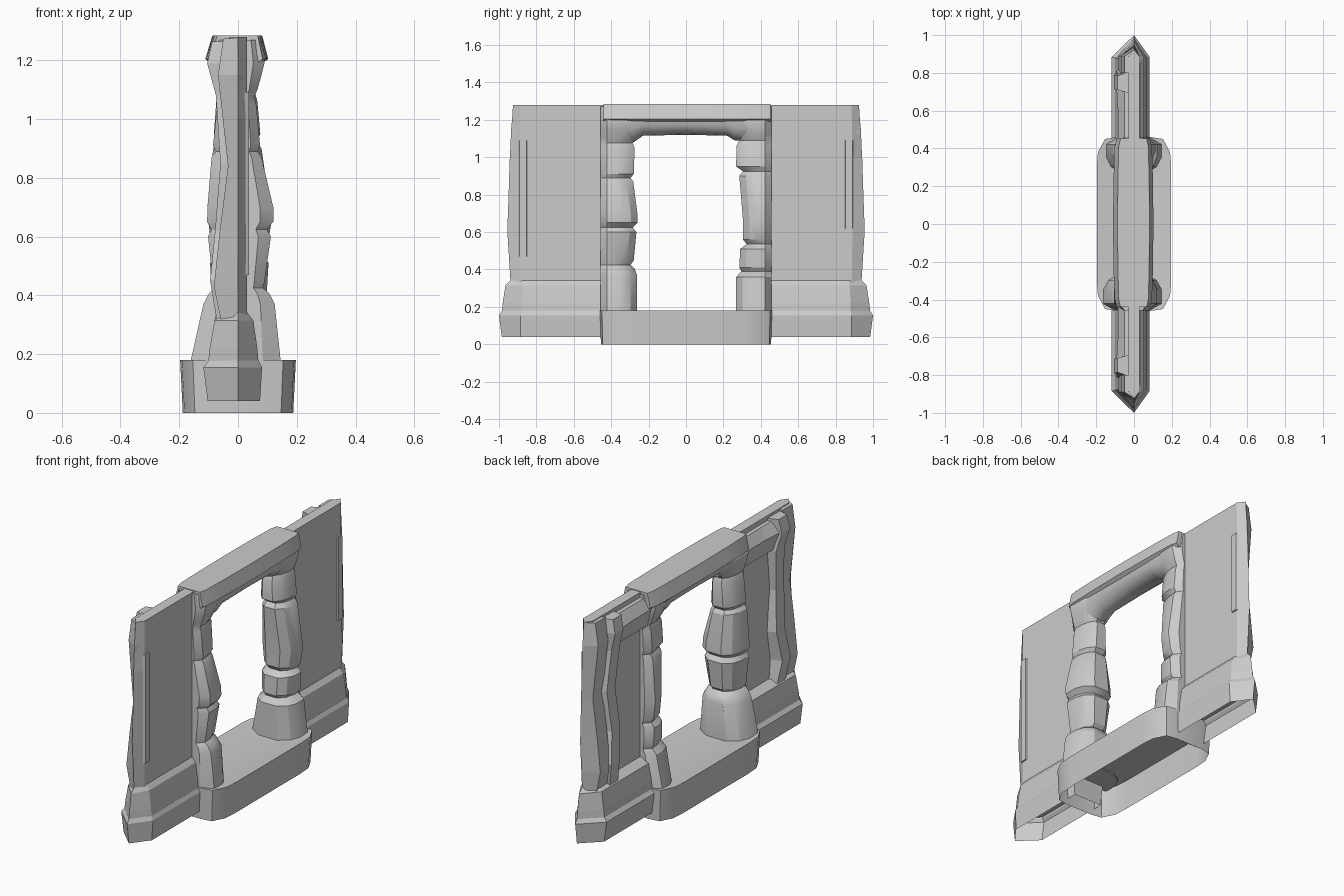
import bpy, bmesh, math

if "Cube" in bpy.data.objects:
    bpy.data.objects.remove(bpy.data.objects["Cube"])


def loft(name, rings, cap_start=True, cap_end=True, mirror=False, smooth=None):
    """Skin a list of equal-length point rings; optionally mirror across y."""
    bm = bmesh.new()
    loops = [[bm.verts.new(p) for p in ring] for ring in rings]
    n = len(loops[0])
    for a, b in zip(loops, loops[1:]):
        for i in range(n):
            j = (i + 1) % n
            bm.faces.new((a[i], a[j], b[j], b[i]))
    if cap_start:
        bm.faces.new(loops[0][::-1])
    if cap_end:
        bm.faces.new(loops[-1])
    bmesh.ops.recalc_face_normals(bm, faces=bm.faces)
    mesh = bpy.data.meshes.new(name)
    bm.to_mesh(mesh)
    bm.free()
    ob = bpy.data.objects.new(name, mesh)
    bpy.context.collection.objects.link(ob)
    if mirror:
        m = ob.modifiers.new("mirror", 'MIRROR')
        m.use_axis = (False, True, False)
        m.use_mirror_merge = False
    if smooth:
        bpy.ops.object.select_all(action='DESELECT')
        ob.select_set(True)
        bpy.context.view_layer.objects.active = ob
        bpy.ops.object.shade_smooth_by_angle(angle=math.radians(smooth))
    return ob


def at_z(plan, z):
    return [(x, y, z) for x, y in plan]


# Threshold base: rounded-end trough, open underneath, top dished slightly
def base_plan(hx, hy):
    half = [(hx, -hy + .16), (hx * .97, -hy + .08), (hx * .78, -hy + .01), (hx * .45, -hy)]
    q = half[::-1]
    right = q + [(hx, 0)] + [(x, -y) for x, y in half]
    return right + [(-x, y) for x, y in right[::-1]]


loft("threshold_base", [at_z(base_plan(.188, .455), 0), at_z(base_plan(.197, .46), .18),
                        at_z(base_plan(.13, .40), .172), at_z(base_plan(.06, .25), .165)],
     cap_start=False, smooth=35)


# Stone columns: rings of (height, inner y, left x, right x), pinched at the joints
def column_ring(z, yi, xl, xr, side):
    yo = .457
    c, h = (xl + xr) / 2, (xr - xl) / 2
    plan = [(.6, yo), (1, yo - .035), (1, yi + .085), (.82, yi + .035), (.42, yi)]
    plan += [(-a, y) for a, y in plan[::-1]]
    return [(c + a * h, side * y, z) for a, y in plan]


front_profile = [
    (.16, .262, -.165, .147), (.37, .262, -.118, .125), (.405, .275, -.1, .108),
    (.425, .297, -.078, .085), (.445, .28, -.085, .09), (.60, .265, -.102, .112),
    (.625, .285, -.09, .098), (.65, .258, -.105, .12), (.70, .26, -.104, .12),
    (.87, .282, -.09, .08), (.89, .297, -.075, .066), (.91, .279, -.085, .075),
    (1.05, .275, -.07, .062), (1.075, .285, -.062, .055), (1.10, .27, -.075, .066),
    (1.15, .235, -.09, .08), (1.19, .22, -.1, .09), (1.27, .22, -.08, .075)]
back_profile = [
    (.16, .268, -.15, .147), (.36, .268, -.108, .122), (.39, .297, -.08, .085),
    (.41, .285, -.09, .098), (.51, .29, -.095, .104), (.535, .325, -.075, .085),
    (.56, .305, -.09, .1), (.66, .305, -.102, .115), (.90, .285, -.085, .08),
    (.925, .305, -.07, .064), (.95, .268, -.082, .076), (1.06, .27, -.074, .066),
    (1.09, .285, -.066, .058), (1.12, .262, -.08, .07), (1.19, .24, -.1, .09),
    (1.27, .24, -.08, .075)]
for name, prof, side in (("front_column", front_profile, -1), ("back_column", back_profile, 1)):
    loft(name, [column_ring(*p, side) for p in prof], smooth=28)


# Rounded beam beneath the lintel
def beam_ring(y, drop):
    return [(.085 * math.cos(t), y, 1.2 - (.09 + drop) * math.sin(t))
            for t in [math.pi * i / 8 for i in range(9)]]


loft("under_beam", [beam_ring(y, d) for y, d in
                    ((-.38, .04), (-.28, .03), (-.23, -.005), (0, -.01), (.22, -.005), (.26, .02), (.38, .03))],
     smooth=40)

# Lintel slab, slightly bowed along its length
lintel = []
for y, k in ((-.44, .84), (-.40, .95), (-.25, 1), (0, 1.03), (.25, 1), (.41, .95), (.452, .84)):
    lintel.append([(-.085 * k, y, 1.284), (-.108 * k, y, 1.205), (-.085 * k, y, 1.185),
                   (.08 * k, y, 1.19), (.1 * k, y, 1.205), (.08 * k, y, 1.284)])
loft("lintel", lintel, smooth=25)


# Side walls: thin panel with a pointed outer edge
def wall_plan(xl, xr, y_in, y_edge, y_tip):
    return [(xl, y_in), (xr, y_in), (xr, y_edge), (0, y_tip), (xl, y_edge)]


loft("wall_panel", [at_z(wall_plan(-.03, .03, .42, e, t), z) for z, e, t in
                    ((.28, .885, .935), (.6, .89, .955), (1.0, .89, .942), (1.28, .885, .925))], mirror=True)

# Outer edge strip on the left face, its thickness zigzagging with height
loft("wall_edge_strip", [at_z(wall_plan(x, .025, .80, .89, t), z) for z, x, t in
                         ((.3, -.055, .935), (.43, -.082, .94), (.62, -.062, .955),
                          (.84, -.034, .947), (1.15, -.068, .935), (1.275, -.05, .922))], mirror=True)

# Crooked pilaster ridge on the left face
ridge = []
for z, y, x in ((.3, .75, -.07), (.45, .77, -.095), (.62, .74, -.078),
                (.85, .76, -.06), (1.08, .74, -.075), (1.19, .75, -.105), (1.265, .745, -.088)):
    ridge.append([(0, y - .06, z), (0, y + .07, z), (x, y + .04, z), (x, y - .035, z)])
loft("wall_pilaster", ridge, mirror=True)

# Sloped cornice running from pilaster to column
loft("wall_cornice", [[(0, y, 1.255), (-.05, y, 1.25), (x, y, 1.19), (-.06, y, 1.09), (0, y, 1.08)]
                      for y, x in ((.42, -.085), (.6, -.085), (.75, -.095))], mirror=True)

# Thin raised strip on the right face
for name, side, z0 in (("front_slat", -1, .47), ("back_slat", 1, .62)):
    loft(name, [[(.02, side * .848, z), (.038, side * .853, z), (.038, side * .89, z), (.02, side * .9, z)]
                for z in (z0, 1.09)])

# Wall plinth: stepped foot with pointed ends, open underneath
loft("wall_plinth_lower", [at_z(wall_plan(-.103, .075, .40, .885, .985), .04),
                           at_z(wall_plan(-.118, .082, .40, .885, 1.0), .155),
                           at_z(wall_plan(-.1, .07, .40, .88, .985), .178)],
     cap_start=False, mirror=True)
loft("wall_plinth_upper", [at_z(wall_plan(-.102, .07, .40, .88, .985), .17),
                           at_z(wall_plan(-.096, .066, .40, .88, .98), .22),
                           at_z(wall_plan(-.08, .052, .40, .875, .965), .315),
                           at_z(wall_plan(-.04, .031, .40, .87, .94), .342)],
     cap_start=False, mirror=True)
